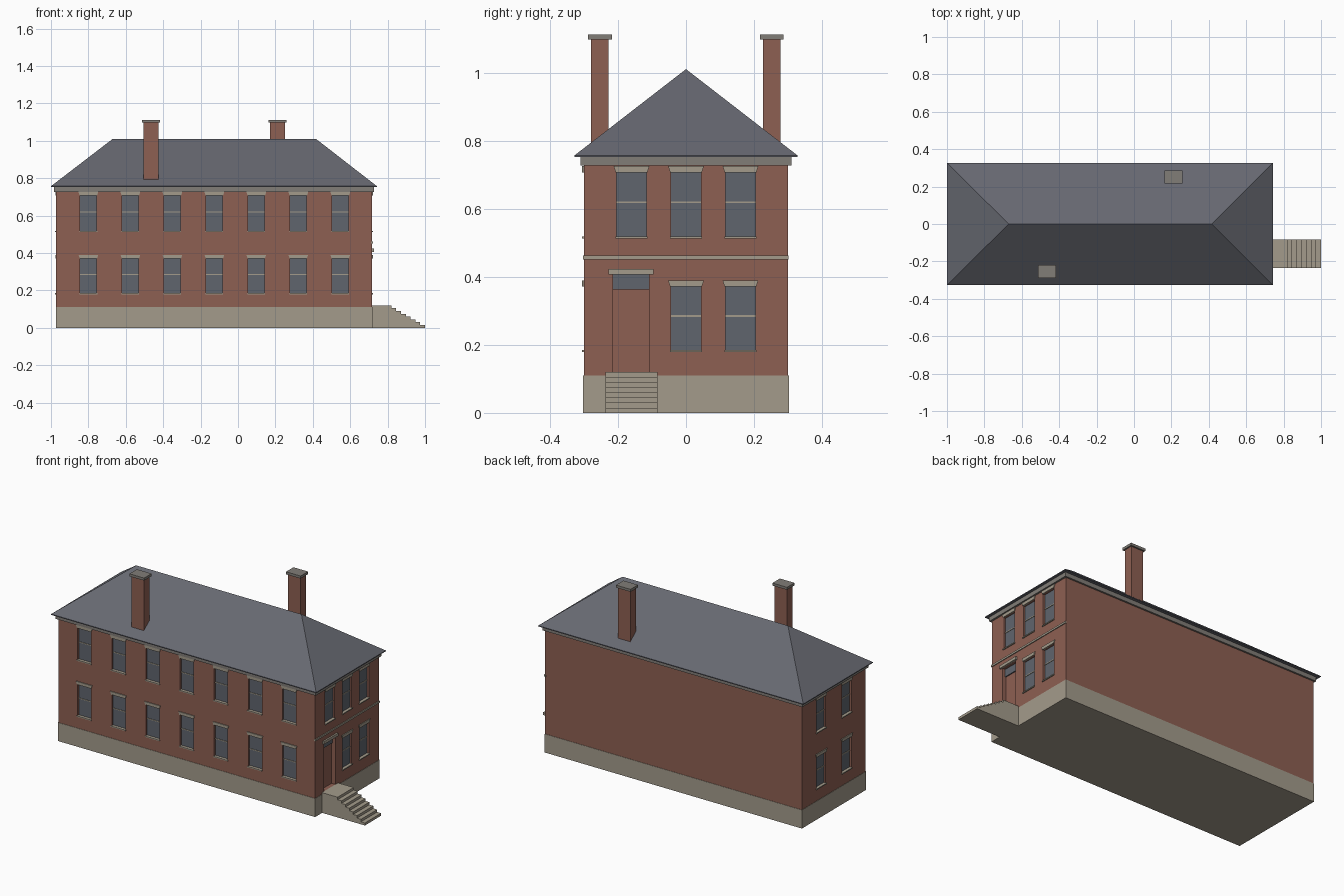
import bpy, bmesh
from mathutils import Vector

cube = bpy.data.objects.get("Cube")
if cube:
    bpy.data.objects.remove(cube, do_unlink=True)


def material(name, r, g, b):
    m = bpy.data.materials.new(name)
    m.use_nodes = True
    m.diffuse_color = (r, g, b, 1)
    node = next(n for n in m.node_tree.nodes if n.type == 'BSDF_PRINCIPLED')
    node.inputs["Base Color"].default_value = (r, g, b, 1)
    return m


BRICK = material("red brick", 0.27, 0.115, 0.085)
STONE = material("pale stone", 0.37, 0.33, 0.26)
SLATE = material("roof slate", 0.135, 0.14, 0.165)
TRIM = material("grey trim", 0.22, 0.205, 0.185)
GLASS = material("window glass", 0.115, 0.13, 0.155)

# Wall limits
X0, X1, Y = -0.972, 0.717, 0.30


def add_prism(bm, bottom, top):
    """Solid between two matching loops of points."""
    a = [bm.verts.new(p) for p in bottom]
    b = [bm.verts.new(p) for p in top]
    n = len(a)
    bm.faces.new(a)
    bm.faces.new(b)
    for i in range(n):
        j = (i + 1) % n
        bm.faces.new((a[i], a[j], b[j], b[i]))


def rect(x0, x1, y0, y1, z):
    return [(x0, y0, z), (x1, y0, z), (x1, y1, z), (x0, y1, z)]


def finish(name, bm, mat):
    bmesh.ops.recalc_face_normals(bm, faces=bm.faces[:])
    me = bpy.data.meshes.new(name)
    bm.to_mesh(me)
    bm.free()
    me.materials.append(mat)
    ob = bpy.data.objects.new(name, me)
    bpy.context.collection.objects.link(ob)
    return ob


def box(name, x0, x1, y0, y1, z0, z1, mat):
    bm = bmesh.new()
    add_prism(bm, rect(x0, x1, y0, y1, z0), rect(x0, x1, y0, y1, z1))
    return finish(name, bm, mat)


# Maps (along wall, height, outward distance) to space for each facade
FACADES = {
    "front": lambda u, z, d: Vector((u, -Y - d, z)),
    "left": lambda u, z, d: Vector((X1 + d, u, z)),
    "right": lambda u, z, d: Vector((X0 - d, u, z)),
}


def wall_piece(bm, side, u, z0, z1, w, d0, d1, w_top=None):
    """Block on a facade; the top may be wider than the bottom."""
    at = FACADES[side]
    h, t = w / 2, (w_top or w) / 2
    corners = [(u - h, z0), (u + h, z0), (u + t, z1), (u - t, z1)]
    add_prism(bm, [at(a, z, d0) for a, z in corners],
              [at(a, z, d1) for a, z in corners])


# Window layout: facade, position along wall, sill height, head height
UPPER, LOWER = (0.517, 0.707), (0.184, 0.371)
windows = []
for row in (UPPER, LOWER):
    windows += [("front", -0.8 + i * 0.2245, row) for i in range(7)]
    windows += [("right", u, row) for u in (-0.12, 0.12)]
    windows += [("left", u, row) for u in (0, 0.16)]
windows.append(("left", -0.16, UPPER))

RECESS = 0.016
WIDTH = 0.089
cut, panes, rails, lintels, sills = [bmesh.new() for _ in range(5)]
for side, u, (z0, z1) in windows:
    mid = (z0 + z1) / 2 + 0.007
    wall_piece(cut, side, u, z0, z1, WIDTH, -RECESS, 0.02)
    wall_piece(panes, side, u, z0, z1, WIDTH, -RECESS - 0.002, -RECESS + 0.004)
    wall_piece(rails, side, u, mid - 0.0025, mid + 0.0025, WIDTH, -RECESS, -RECESS + 0.007)
    wall_piece(lintels, side, u, z1, z1 + 0.018, WIDTH + 0.004, -0.004, 0.005, WIDTH + 0.016)
    wall_piece(sills, side, u, z0 - 0.005, z0 + 0.001, WIDTH + 0.006, -RECESS, 0.006)

# Entrance recess, transom light and hood
DOOR = -0.162
wall_piece(cut, "left", DOOR, 0.12, 0.406, 0.106, -0.025, 0.02)
wall_piece(panes, "left", DOOR, 0.362, 0.406, 0.106, -0.027, -0.019)
wall_piece(lintels, "left", DOOR, 0.406, 0.423, 0.132, -0.004, 0.010)

# Brick walls with recessed openings
walls = box("brick_walls", X0, X1, -Y, Y, 0.105, 0.74, BRICK)
cutter = finish("opening_cutter", cut, BRICK)
cutter.hide_render = True
mod = walls.modifiers.new("openings", 'BOOLEAN')
mod.operation = 'DIFFERENCE'
mod.solver = 'EXACT'
mod.object = cutter
bpy.context.view_layer.objects.active = walls
bpy.ops.object.modifier_apply(modifier=mod.name)
bpy.data.objects.remove(cutter, do_unlink=True)

finish("window_panes", panes, GLASS)
finish("window_rails", rails, STONE)
finish("lintels", lintels, STONE)
finish("window_sills", sills, STONE)

# Stone base, belt course and frieze
box("stone_base", X0 - 0.002, X1 + 0.002, -Y - 0.002, Y + 0.002, 0, 0.11, STONE)
box("belt_course", X1 - 0.005, X1 + 0.005, -Y - 0.002, Y + 0.001, 0.451, 0.462, STONE)
box("frieze", X0 - 0.011, X1 + 0.011, -Y - 0.01, Y + 0.01, 0.727, 0.755, TRIM)

# Hipped roof with a thin eave edge
EX0, EX1, EY = -1.0, 0.743, 0.327
box("roof_eave", EX0, EX1, -EY, EY, 0.752, 0.757, SLATE)
bm = bmesh.new()
eave = [bm.verts.new(p) for p in rect(EX0, EX1, -EY, EY, 0.757)]
ridge = [bm.verts.new((x, 0, 1.01)) for x in (-0.67, 0.417)]
a, b, c, d = eave
r0, r1 = ridge
for loop in ((a, b, r1, r0), (b, c, r1), (c, d, r0, r1), (d, a, r0), (d, c, b, a)):
    bm.faces.new(loop)
finish("hipped_roof", bm, SLATE)

# Chimneys with caps
for name, x, y in (("front", -0.464, -0.253), ("back", 0.212, 0.252)):
    box(name + "_chimney", x - 0.04, x + 0.04, y - 0.026, y + 0.026, 0.765, 1.098, BRICK)
    box(name + "_chimney_cap", x - 0.048, x + 0.048, y - 0.035, y + 0.035, 1.097, 1.112, TRIM)

# Entrance steps as one stepped profile
STEPS, RISE, LANDING = 8, 0.015, 0.82
tread = (1.0 - LANDING) / (STEPS - 1)
profile = [(X1, 0), (X1, STEPS * RISE)]
for i in range(STEPS):
    x = LANDING + i * tread
    profile += [(x, (STEPS - i) * RISE), (x, (STEPS - i - 1) * RISE)]
bm = bmesh.new()
add_prism(bm, [(x, -0.236, z) for x, z in profile], [(x, -0.084, z) for x, z in profile])
finish("entrance_steps", bm, STONE)
